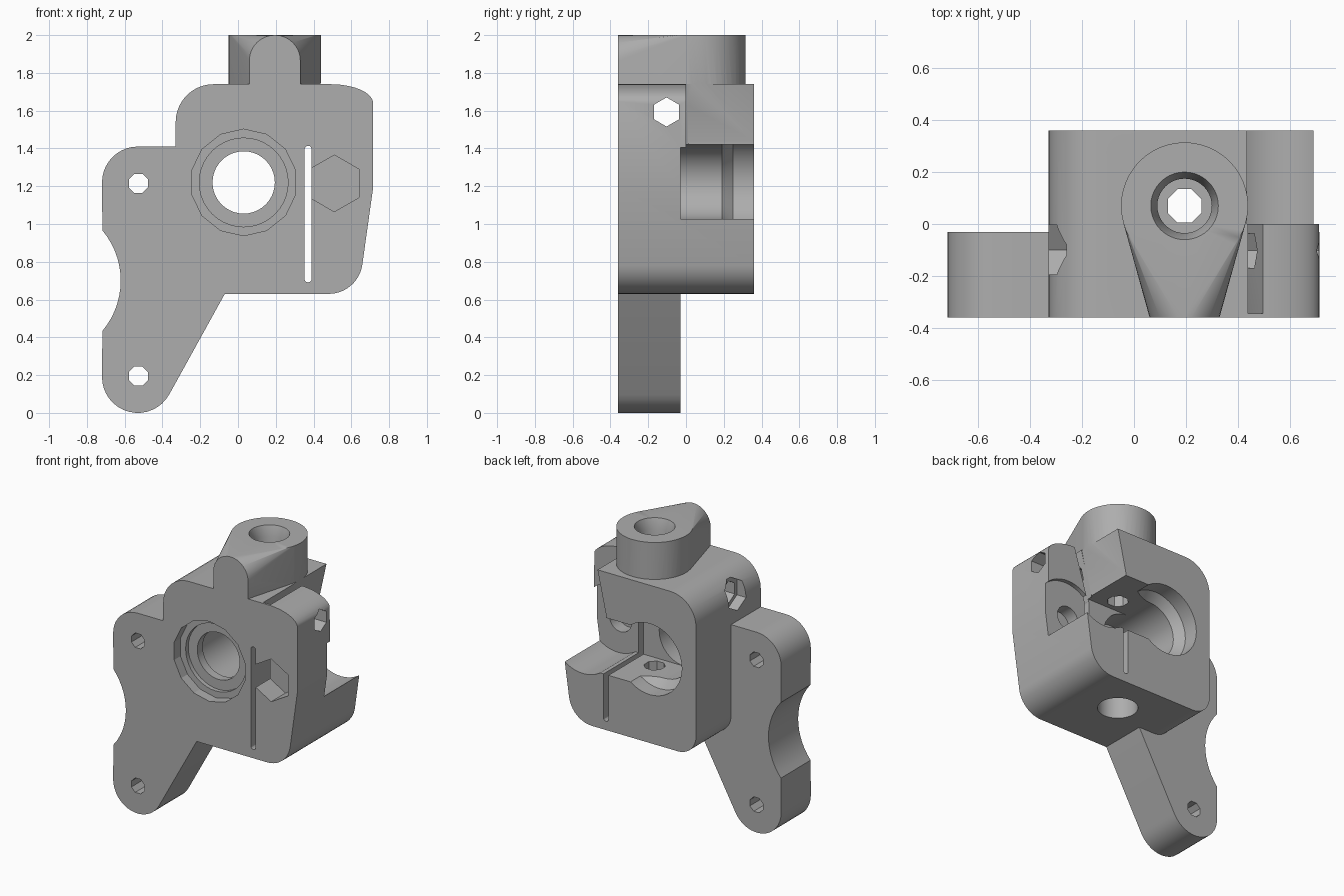
import bpy, bmesh
from math import cos, sin, pi, radians

if "Cube" in bpy.data.objects:
    bpy.data.objects.remove(bpy.data.objects["Cube"])

grey = bpy.data.materials.new("grey_plastic")
grey.use_nodes = True
GREY = (0.42, 0.42, 0.42, 1)
grey.diffuse_color = GREY
grey.node_tree.nodes["Principled BSDF"].inputs["Base Color"].default_value = GREY

FRONT, BACK = -0.36, 0.36


def arc(cx, cz, r, a0, a1, n=10, rz=None):
    """Points on an arc, angles in degrees."""
    rz = rz or r
    steps = [radians(a0 + (a1 - a0) * i / n) for i in range(n + 1)]
    return [(cx + r * cos(a), cz + rz * sin(a)) for a in steps]


def ring(cx, cz, r, n=40, start=0):
    return arc(cx, cz, r, start, start + 360, n)[:-1]


def place(axis, u, v, t):
    return {"x": (t, u, v), "y": (u, t, v), "z": (u, v, t)}[axis]


def make(name, bm):
    bmesh.ops.recalc_face_normals(bm, faces=bm.faces)
    mesh = bpy.data.meshes.new(name)
    bm.to_mesh(mesh)
    bm.free()
    ob = bpy.data.objects.new(name, mesh)
    bpy.context.collection.objects.link(ob)
    mesh.materials.append(grey)
    return ob


def prism(name, axis, start, end, pts, end_pts=None):
    """Extrude a profile along an axis, optionally to a second profile."""
    bm = bmesh.new()
    a = [bm.verts.new(place(axis, u, v, start)) for u, v in pts]
    b = [bm.verts.new(place(axis, u, v, end)) for u, v in end_pts or pts]
    bm.faces.new(a)
    bm.faces.new(b)
    for i in range(len(a)):
        j = (i + 1) % len(a)
        bm.faces.new((a[i], a[j], b[j], b[i]))
    return make(name, bm)


def combine(target, tool, operation):
    mod = target.modifiers.new("combine", "BOOLEAN")
    mod.operation = operation
    mod.solver = "EXACT"
    mod.object = tool
    bpy.context.view_layer.update()
    graph = bpy.context.evaluated_depsgraph_get()
    mesh = bpy.data.meshes.new_from_object(target.evaluated_get(graph))
    target.modifiers.clear()
    target.data = mesh
    bpy.data.objects.remove(tool)


def box(u0, u1, v0, v1):
    return [(u0, v0), (u1, v0), (u1, v1), (u0, v1)]


# Main housing block with rounded corners
housing = (arc(-0.19, 0.77, 0.14, 180, 270) + arc(0.48, 0.81, 0.18, 270, 350)
           + [(0.715, 1.19)] + arc(0.49, 1.64, 0.225, 5, 90, 12, 0.1)
           + arc(-0.13, 1.54, 0.2, 90, 180))
body = prism("bracket_body", "y", FRONT, BACK, housing)

# Mounting plate with concave side
plate = ([(-0.07, 0.63), (0.05, 0.9), (0.05, 1.41)]
         + arc(-0.53, 1.22, 0.19, 90, 180)
         + arc(-1.035, 0.7, 0.414, 40, -40, 14)
         + arc(-0.53, 0.19, 0.19, 180, 331, 16))
combine(body, prism("mounting_plate", "y", FRONT, -0.03, plate), "UNION")

# Top boss: cylinder blended to an arch on the front face
bm = bmesh.new()
for z in (1.73, 2.0):
    for x, y in ring(0.195, 0.07, 0.245, 48):
        bm.verts.new((x, y, z))
for x, z in [(0.06, 1.73), (0.33, 1.73)] + arc(0.195, 1.865, 0.135, 0, 180, 16):
    bm.verts.new((x, FRONT, z))
bmesh.ops.convex_hull(bm, input=bm.verts)
combine(body, make("top_boss", bm), "UNION")

cutters = [
    # Open pocket behind the idler arm, and its roller clearance
    prism("idler_pocket", "y", 0, 0.5,
          [(0.37, 1.25), (0.9, 1.25), (0.9, 1.8), (0.45, 1.8), (0.37, 1.44)]),
    prism("roller_clearance", "y", -0.03, 0.5, ring(0.55, 1.225, 0.245, 48)),
    prism("pocket_link", "y", -0.03, 0.5, box(0.03, 0.45, 1.02, 1.42)),
    # Gear bore, stepped from the back
    prism("gear_bore", "y", -0.2, 0.5, ring(0.03, 1.22, 0.2)),
    prism("bore_cone", "y", 0.19, 0.25, ring(0.03, 1.22, 0.2),
          ring(0.03, 1.22, 0.25)),
    prism("bore_mouth", "y", 0.25, 0.5, ring(0.03, 1.22, 0.25)),
    # Bearing seat and shaft hole in the front
    prism("shaft_hole", "y", -0.5, 0, ring(0.03, 1.22, 0.165)),
    prism("bearing_seat", "y", -0.5, -0.29, ring(0.03, 1.22, 0.282, 14, 13)),
    prism("bearing_step", "y", -0.3, -0.26, ring(0.03, 1.22, 0.235)),
    # Flexure slot: straight below, slanted above behind a thin front skin
    prism("flexure_slot", "y", -0.5, 0.5,
          arc(0.371, 0.71, 0.019, 180, 360, 6) + arc(0.371, 1.395, 0.019, 0, 180, 6)),
    prism("slanted_slot", "y", -0.345, 0.01,
          [(0.352, 1.39), (0.39, 1.39), (0.503, 1.76), (0.445, 1.76)]),
    # Idler axle pocket in front, axle bore behind
    prism("axle_pocket", "y", -0.5, -0.2, ring(0.51, 1.215, 0.15, 6, 90)),
    prism("axle_bore", "y", -0.12, 0.01, ring(0.53, 1.215, 0.085)),
    # Clamp screw hole and nut trap
    prism("clamp_hole", "x", -0.6, 0.9, ring(-0.103, 1.593, 0.077, 6, 90)),
    prism("nut_trap", "x", -0.6, -0.26, ring(-0.1, 1.593, 0.11, 6, 90)),
    # Vertical feed path with counterbores
    prism("feed_hole", "z", 0.4, 2.2, ring(0.195, 0.07, 0.07, 8, 22.5)),
    prism("feed_inlet", "z", 1.93, 2.01, ring(0.195, 0.07, 0.105),
          ring(0.195, 0.07, 0.134)),
    prism("feed_socket", "z", 1.72, 1.95, ring(0.195, 0.07, 0.105)),
    prism("feed_outlet", "z", 0.4, 0.82, ring(0.195, 0.07, 0.13)),
]
for z in (0.195, 1.215):
    cutters.append(prism("mounting_hole", "y", -0.5, 0.1,
                         ring(-0.527, z, 0.055, 8, 22.5)))
for cutter in cutters:
    combine(body, cutter, "DIFFERENCE")

bpy.ops.object.select_all(action="DESELECT")
body.select_set(True)
bpy.context.view_layer.objects.active = body
bpy.ops.object.shade_smooth_by_angle(angle=radians(20))
